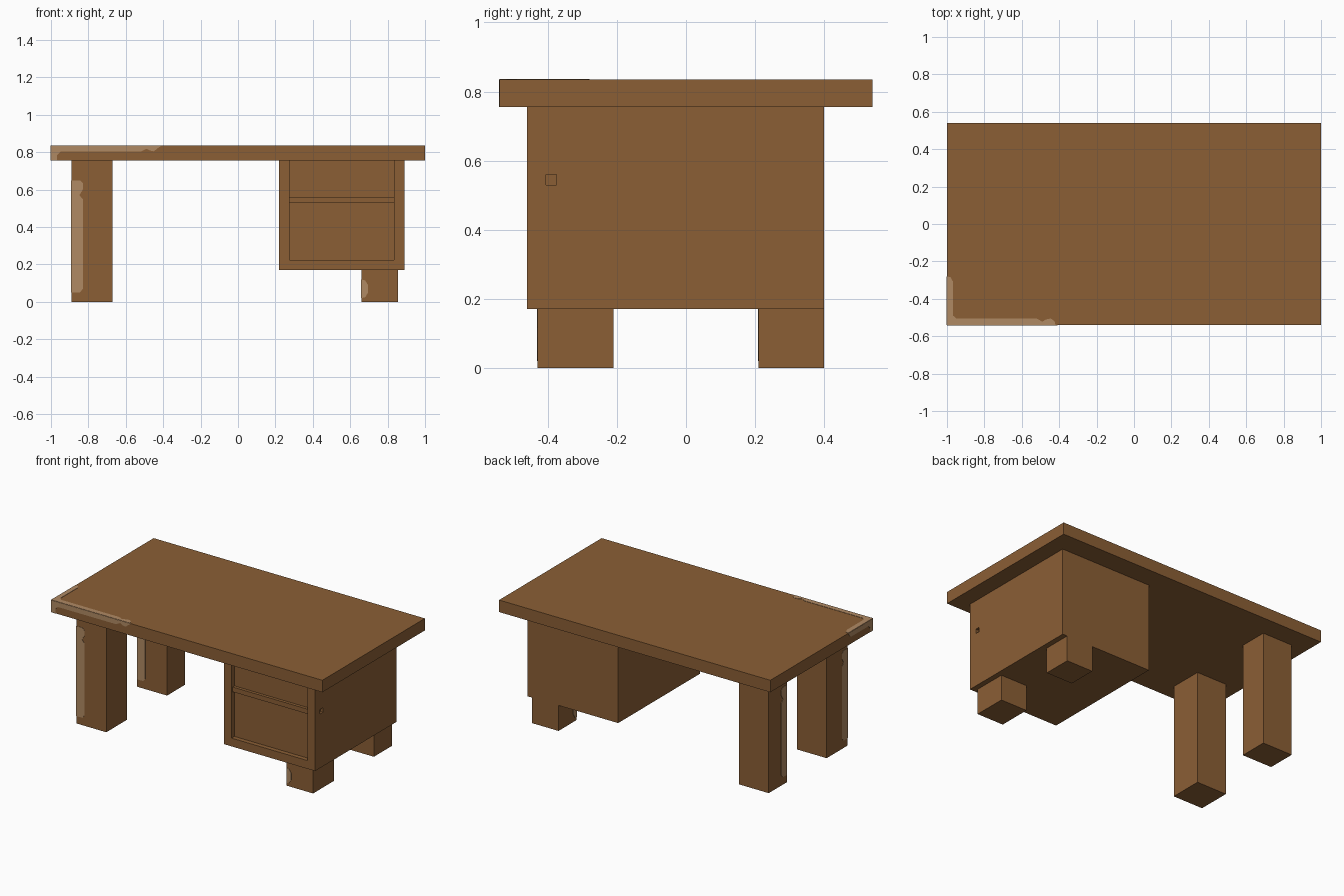
import bpy
import bmesh
from mathutils import Vector

cube = bpy.data.objects.get("Cube")
if cube:
    bpy.data.objects.remove(cube, do_unlink=True)


def material(name, rgb):
    m = bpy.data.materials.new(name)
    m.use_nodes = True
    m.diffuse_color = (*rgb, 1)
    node = next(n for n in m.node_tree.nodes if n.type == 'BSDF_PRINCIPLED')
    node.inputs["Base Color"].default_value = (*rgb, 1)
    return m


WOOD = material("brown_wood", (0.258, 0.114, 0.036))
WORN = material("worn_wood", (0.434, 0.254, 0.127))


def add_object(name, bm, mat):
    bmesh.ops.recalc_face_normals(bm, faces=bm.faces)
    mesh = bpy.data.meshes.new(name)
    bm.to_mesh(mesh)
    bm.free()
    mesh.materials.append(mat)
    obj = bpy.data.objects.new(name, mesh)
    bpy.context.scene.collection.objects.link(obj)
    return obj


def box(name, x, y, z, mat=WOOD):
    """Box from (min, max) ranges on each axis."""
    bm = bmesh.new()
    bmesh.ops.create_cube(bm, size=1)
    for v in bm.verts:
        v.co = Vector([(r[0] + r[1]) / 2 + c * (r[1] - r[0])
                       for r, c in zip((x, y, z), v.co)])
    return add_object(name, bm, mat)


def cut(target, x, y, z):
    """Carve a box-shaped recess out of the target."""
    cutter = box("cutter", x, y, z)
    cutter.hide_render = True
    mod = target.modifiers.new("recess", 'BOOLEAN')
    mod.operation = 'DIFFERENCE'
    mod.solver = 'EXACT'
    mod.object = cutter
    bpy.context.view_layer.objects.active = target
    bpy.ops.object.modifier_apply(modifier=mod.name)
    bpy.data.objects.remove(cutter, do_unlink=True)


def plate(name, outline, origin, u, v, normal, thick=0.002):
    """Thin worn patch: 2D outline laid along axes u and v on a surface."""
    origin, u, v, normal = map(Vector, (origin, u, v, normal))
    bm = bmesh.new()
    face = bm.faces.new([bm.verts.new(origin + u * a + v * b) for a, b in outline])
    ext = bmesh.ops.extrude_face_region(bm, geom=[face])["geom"]
    bmesh.ops.translate(bm, vec=normal * thick,
                        verts=[g for g in ext if isinstance(g, bmesh.types.BMVert)])
    return add_object(name, bm, WORN)


X, Y, Z = (1, 0, 0), (0, 1, 0), (0, 0, 1)
LEFTWARD, FORWARD, DOWN = (-1, 0, 0), (0, -1, 0), (0, 0, -1)

# Tabletop
box("tabletop", (-1, 1), (-0.54, 0.54), (0.755, 0.835))

# Drawer cabinet with a recessed front and a small square hole in its side
cabinet = box("cabinet", (0.22, 0.89), (-0.46, 0.40), (0.17, 0.755))
cut(cabinet, (0.275, 0.835), (-0.60, -0.43), (0.225, 0.90))
cut(cabinet, (0.87, 1.0), (-0.405, -0.375), (0.53, 0.56))
box("drawer_divider", (0.275, 0.835), (-0.45, -0.425), (0.53, 0.562))

# Legs, each with a worn front edge wrapping onto its side
long_wear = [(0, .05), (.045, .05), (.06, .07), (.06, .55), (.042, .57),
             (.06, .60), (.06, .635), (.045, .65), (0, .65)]
short_wear = [(0, .02), (.02, .025), (.035, .05), (.035, .09), (.02, .115), (0, .12)]
legs = (("right", -0.89, -0.67, 0.755, long_wear),
        ("left", 0.66, 0.855, 0.17, short_wear))
for side, x0, x1, top, wear in legs:
    for end, y0, y1 in (("front", -0.43, -0.21), ("back", 0.21, 0.40)):
        name = f"{end}_{side}_leg"
        box(name, (x0, x1), (y0, y1), (0, top))
        plate(name + "_wear_front", wear, (x0, y0, 0), X, Z, FORWARD)
        plate(name + "_wear_side", wear, (x0, y0, 0), Y, Z, LEFTWARD)

# Worn corner of the tabletop: top, front and side patches
corner = (-1, -0.54, 0.835)
plate("tabletop_wear_top",
      [(0, 0), (.58, 0), (.575, .02), (.555, .035), (.53, .03), (.51, .018),
       (.48, .034), (.05, .034), (.033, .05), (.033, .23), (.02, .255), (0, .26)],
      corner, X, Y, Z)
plate("tabletop_wear_front",
      [(0, 0), (.59, 0), (.57, .014), (.55, .03), (.53, .026), (.51, .016),
       (.48, .032), (.05, .032), (.033, .05), (.033, .08), (0, .08)],
      corner, X, DOWN, FORWARD)
plate("tabletop_wear_side",
      [(0, 0), (.26, 0), (.25, .02), (.23, .033), (.05, .033), (.033, .05),
       (.033, .08), (0, .08)],
      corner, Y, DOWN, LEFTWARD)
